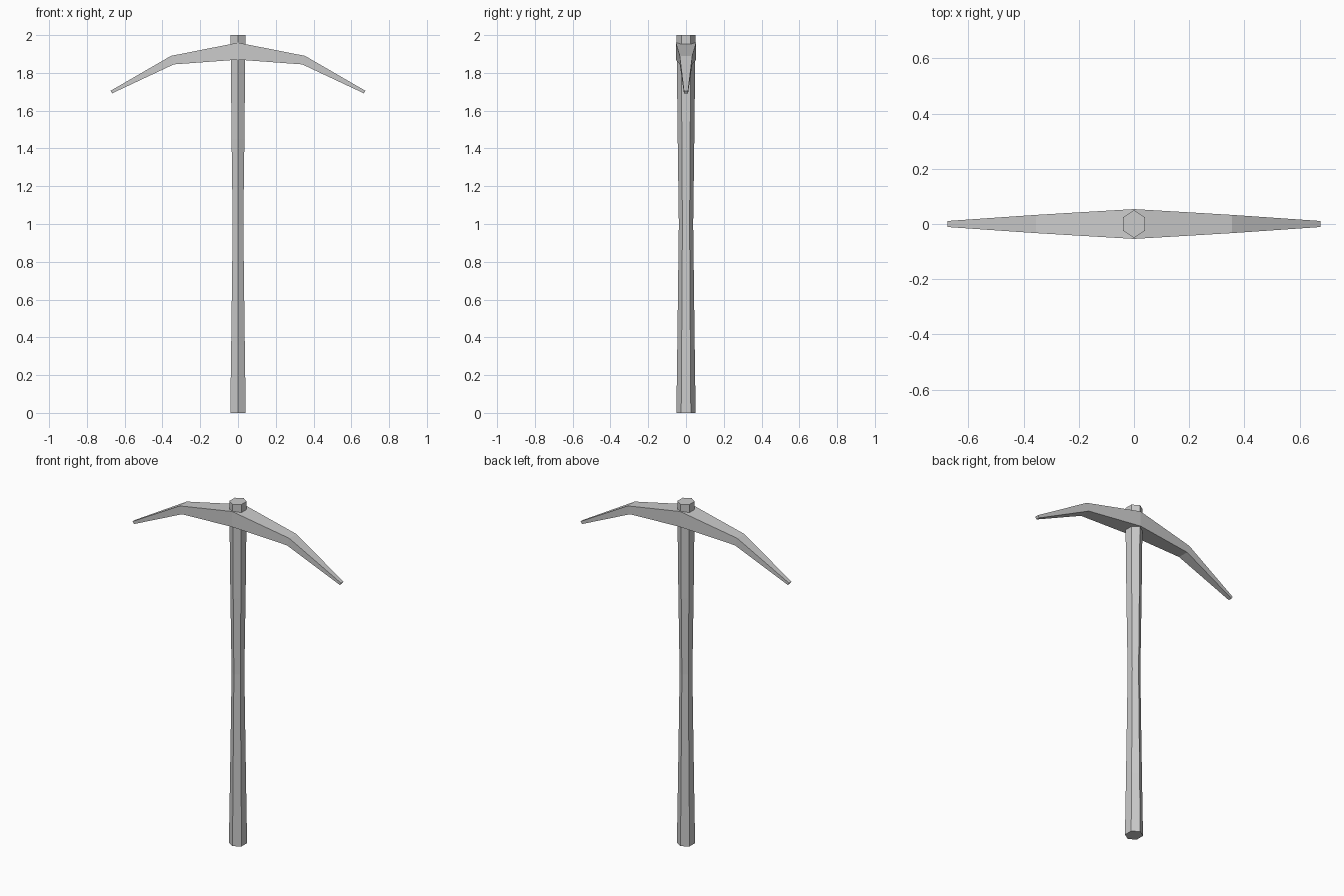
import bpy, math

if "Cube" in bpy.data.objects:
    bpy.data.objects.remove(bpy.data.objects["Cube"])

grey = bpy.data.materials.new("plain grey")
grey.diffuse_color = (0.6, 0.6, 0.6, 1)
grey.use_nodes = True
grey.node_tree.nodes["Principled BSDF"].inputs["Base Color"].default_value = grey.diffuse_color


def loft(name, rings):
    """Flat-faced solid through a list of equal-sized point rings."""
    n = len(rings[0])
    verts = [p for ring in rings for p in ring]
    faces = [tuple(range(n))[::-1],
             tuple(range(len(verts) - n, len(verts)))]
    for r in range(len(rings) - 1):
        for i in range(n):
            j = (i + 1) % n
            a, b = r * n, (r + 1) * n
            faces.append((a + i, a + j, b + j, b + i))
    mesh = bpy.data.meshes.new(name)
    mesh.from_pydata(verts, [], faces)
    mesh.materials.append(grey)
    obj = bpy.data.objects.new(name, mesh)
    bpy.context.collection.objects.link(obj)
    return obj


# Six-sided handle with a slim waist: (height, half width x, half depth y)
handle_profile = [(0, 0.041, 0.051), (0.36, 0.036, 0.046), (1.0, 0.028, 0.038),
                  (1.45, 0.034, 0.044), (2.0, 0.039, 0.05)]
loft("handle", [[(hx / math.cos(math.pi / 6) * math.cos(a), hy * math.sin(a), z)
                 for a in (math.radians(30 + 60 * k) for k in range(6))]
                for z, hx, hy in handle_profile])

# Bent pick head, tapering to both tips:
# (top x, top z, bottom x, bottom z, half depth)
half = [(0, 1.96, 0, 1.87, 0.054),
        (0.355, 1.89, 0.34, 1.845, 0.033),
        (0.675, 1.705, 0.666, 1.692, 0.011)]
sections = [(-tx, tz, -bx, bz, d) for tx, tz, bx, bz, d in half[:0:-1]] + half
loft("pick_head", [[(tx, -d, tz), (tx, d, tz), (bx, d, bz), (bx, -d, bz)][::-1]
                   for tx, tz, bx, bz, d in sections])

# Consistent outward normals
import bmesh
for obj in bpy.data.objects:
    bm = bmesh.new()
    bm.from_mesh(obj.data)
    bmesh.ops.recalc_face_normals(bm, faces=bm.faces)
    bm.to_mesh(obj.data)
    bm.free()
